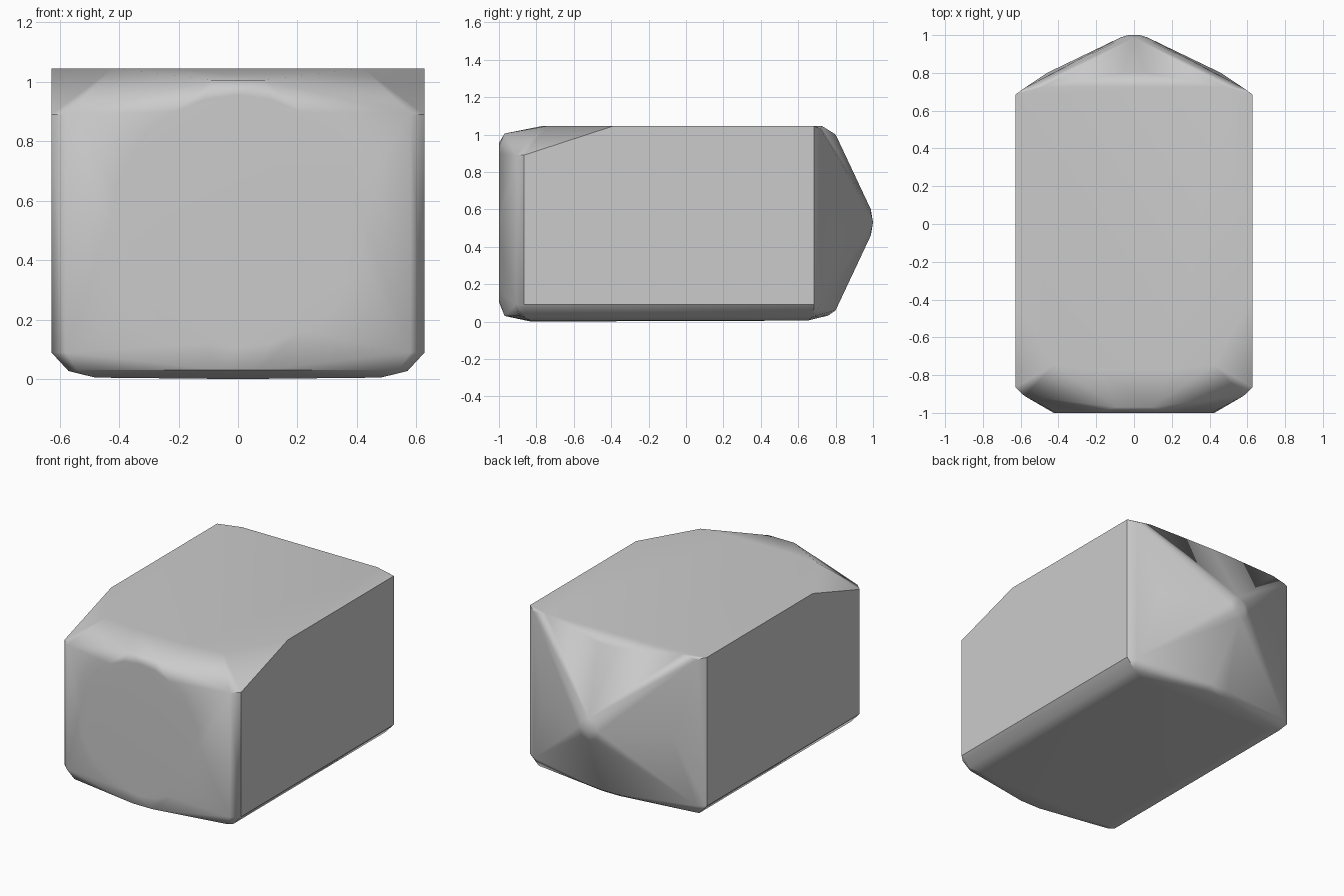
import bpy
import bmesh
import math

cube = bpy.data.objects.get("Cube")
if cube:
    bpy.data.objects.remove(cube, do_unlink=True)

HALF = 0.628    # half width
TOP = 1.045     # roof height
MID = 0.53      # height of the nose and tail centres

points = []


def pair(x, y, z):
    """Add a point and its mirror image."""
    points.append((x, y, z))
    if x:
        points.append((-x, y, z))


# Straight side walls, roof and rounded lower edges
for y_front, y_back, x, z in ((-0.865, 0.685, HALF, 0.09),
                              (-0.86, 0.68, 0.57, 0.027),
                              (-0.83, 0.65, 0.48, 0.005)):
    pair(x, y_front, z)
    pair(x, y_back, z)
pair(HALF, 0.685, TOP)
pair(HALF, -0.39, TOP)
pair(HALF, -0.865, 0.89)
pair(0.42, -0.745, TOP)
pair(0.2, -0.77, TOP)

# Front corner bevels
for z in (0.09, 0.89):
    pair(0.58, -0.91, z)
pair(0.54, -0.89, 0.03)

# Lips above and below the front disc
pair(0.09, -0.97, 1.005)
pair(0.07, -0.97, 0.03)
pair(0, -0.83, 0.0)

# Flat front disc
for i in range(24):
    a = math.tau * i / 24
    points.append((0.425 * math.sin(a), -1.0, MID + 0.425 * math.cos(a)))
pair(0.45, -0.985, MID)

# Pointed back: blunt tip, bulging edge midpoints, roof edge
for i in range(8):
    a = math.tau * i / 8
    points.append((0.07 * math.sin(a), 0.988, MID + 0.07 * math.cos(a)))
pair(0.03, 1.0, MID)
pair(0.46, 0.8, MID)
pair(0.58, 0.72, 1.03)
pair(0.48, 0.728, TOP)
pair(0.58, 0.718, 0.09)
pair(0.06, 0.8, 1.0)
pair(0.06, 0.8, 0.06)
pair(0.06, 0.76, 0.032)

# Wrap all points in one faceted shell
bm = bmesh.new()
for p in points:
    bm.verts.new(p)
result = bmesh.ops.convex_hull(bm, input=bm.verts)
loose = [v for v in bm.verts if not v.link_faces]
bmesh.ops.delete(bm, geom=loose, context='VERTS')
bmesh.ops.dissolve_limit(bm, angle_limit=math.radians(0.5),
                         verts=bm.verts, edges=bm.edges)
bmesh.ops.recalc_face_normals(bm, faces=bm.faces)
mesh = bpy.data.meshes.new("shell")
bm.to_mesh(mesh)
bm.free()

shell = bpy.data.objects.new("shell", mesh)
bpy.context.collection.objects.link(shell)

# Plain grey finish
grey = bpy.data.materials.new("light grey")
grey.use_nodes = True
colour = (0.6, 0.6, 0.6, 1.0)
grey.diffuse_color = colour
grey.node_tree.nodes["Principled BSDF"].inputs["Base Color"].default_value = colour
mesh.materials.append(grey)

# Smooth shading with sharp creases; large faces stay flat
bpy.ops.object.select_all(action='DESELECT')
shell.select_set(True)
bpy.context.view_layer.objects.active = shell
bpy.ops.object.shade_smooth_by_angle(angle=math.radians(40))
weighted = shell.modifiers.new("even_shading", 'WEIGHTED_NORMAL')
weighted.keep_sharp = True
